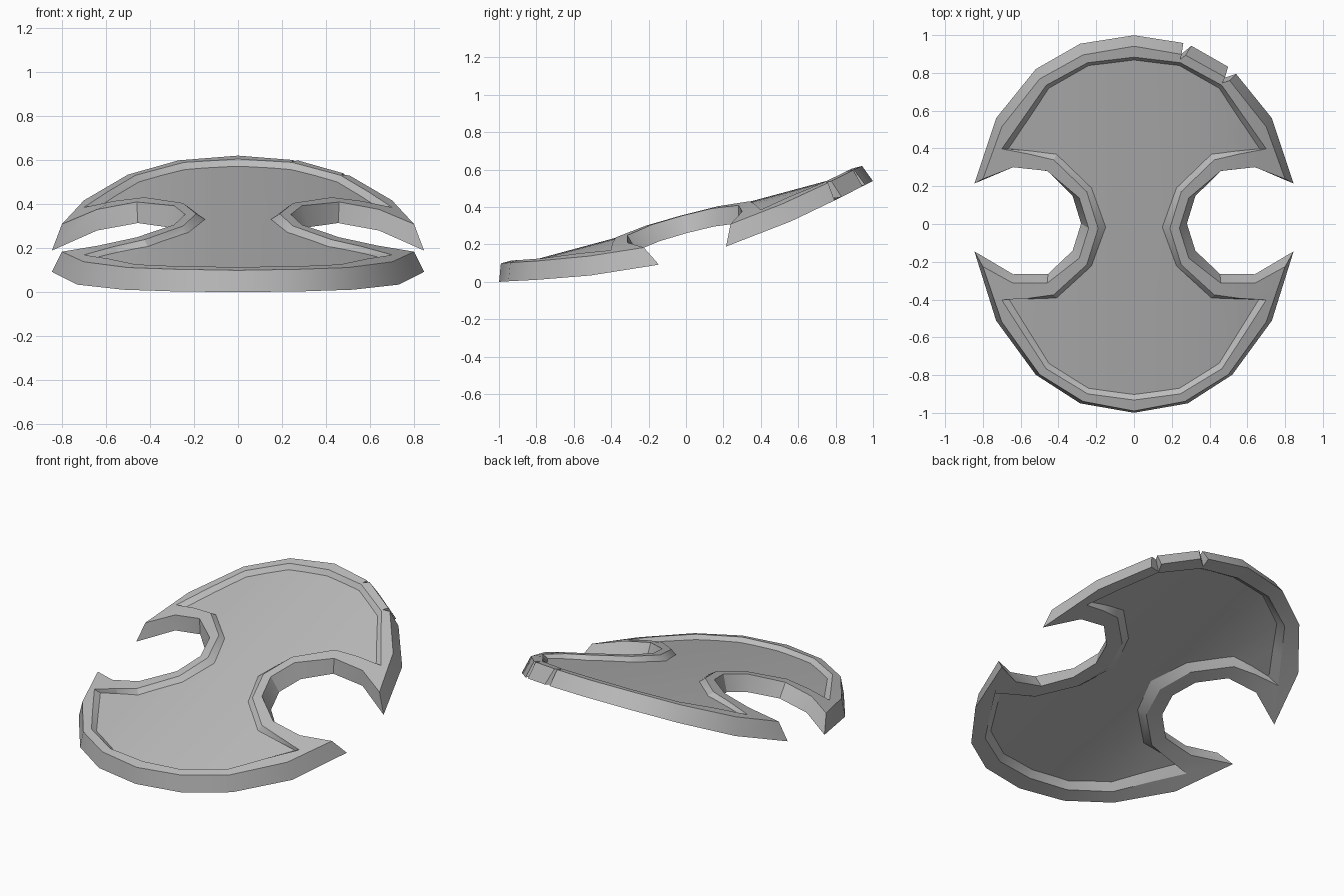
import bpy, bmesh, math
from mathutils import Vector

cube = bpy.data.objects.get("Cube")
if cube:
    bpy.data.objects.remove(cube)

# Material
stone = bpy.data.materials.new("plain grey")
stone.use_nodes = True
grey = (0.5, 0.5, 0.5, 1)
stone.diffuse_color = grey
stone.node_tree.nodes["Principled BSDF"].inputs["Base Color"].default_value = grey

# Quarter outlines, from the back centre round the horn to the waist
FOOT = [(0, 1.035), (.285, .986), (.52, .838), (.73, .555), (.845, .186),
        (.64, .294), (.455, .282), (.325, .15), (.28, 0)]
BROW = [(0, 1), (.27, .95), (.5, .81), (.7, .535), (.8, .24),
        (.64, .318), (.46, .308), (.29, .165), (.24, 0)]
RIM = [(0, .94), (.245, .908), (.465, .777), (.59, .585), (.7, .414),
       (.56, .396), (.425, .37), (.25, .2), (.19, 0)]
PLATE = [(0, .917), (.24, .885), (.45, .755), (.56, .578), (.665, .41),
         (.54, .405), (.41, .394), (.225, .214), (.15, 0)]
UNDER = [(p[0] + (p[0] - r[0]) * .5, p[1] + (p[1] - r[1]) * .5) for p, r in zip(PLATE, RIM)]
LAYERS = [(PLATE, .325), (RIM, .353), (BROW, .353), (FOOT, .26), (RIM, .26), (UNDER, .295)]


def full_loop(quarter):
    half = quarter + [(x, -y) for x, y in reversed(quarter[:-1])]
    return half + [(-x, y) for x, y in reversed(half[1:-1])]


def make_object(name, bm):
    bmesh.ops.recalc_face_normals(bm, faces=bm.faces)
    mesh = bpy.data.meshes.new(name)
    bm.to_mesh(mesh)
    bm.free()
    obj = bpy.data.objects.new(name, mesh)
    bpy.context.collection.objects.link(obj)
    mesh.materials.append(stone)
    return obj


# Body: rings bridged from the upper plate, over the rim, to the lower plate
bm = bmesh.new()
rings = [[bm.verts.new((x, y, z)) for x, y in full_loop(q)] for q, z in LAYERS]
for a, b in zip(rings, rings[1:]):
    for i in range(len(a)):
        j = (i + 1) % len(a)
        bm.faces.new((a[i], a[j], b[j], b[i]))
plates = [bm.faces.new(rings[0]), bm.faces.new(rings[-1])]

# Slice the plates lengthwise so that they can curve
for k in range(-6, 6):
    geom = set(plates)
    for f in plates:
        geom.update(f.edges, f.verts)
    cut = bmesh.ops.bisect_plane(bm, geom=list(geom), plane_co=(k * .1 + .05, 0, 0),
                                 plane_no=(1, 0, 0))
    plates = [g for g in cut["geom"] if isinstance(g, bmesh.types.BMFace)]

# Bow the sides downward
for v in bm.verts:
    v.co.z -= .2 * abs(v.co.x) ** 2.39
shield = make_object("shield", bm)

# Two wedge-shaped chips in the back rim
CHIPS = [((.245, .925), (.03, .12), (.09, .075)), ((.467, .79), (.045, .09), (.09, .025))]
for apex, left, right in CHIPS:
    tip = Vector(apex)
    corners = [tip, tip + Vector(left) * 2, tip + Vector(right) * 2]
    bm = bmesh.new()
    base = bm.faces.new([bm.verts.new((c.x, c.y, 0)) for c in corners])
    side = bmesh.ops.extrude_face_region(bm, geom=[base])["geom"]
    bmesh.ops.translate(bm, vec=(0, 0, .6),
                        verts=[g for g in side if isinstance(g, bmesh.types.BMVert)])
    cutter = make_object("chip_cutter", bm)
    cutter.hide_render = True
    mod = shield.modifiers.new("chip", 'BOOLEAN')
    mod.operation = 'DIFFERENCE'
    mod.solver = 'EXACT'
    mod.object = cutter
    bpy.context.view_layer.objects.active = shield
    bpy.ops.object.modifier_apply(modifier=mod.name)
    bpy.data.objects.remove(cutter)

# Lean the shield back and smooth the shallow edges
tilt = math.radians(15.1)
shield.rotation_euler.x = tilt
shield.location = (0, .07 * math.cos(tilt), .07 * math.sin(tilt))
bpy.ops.object.select_all(action='DESELECT')
shield.select_set(True)
bpy.context.view_layer.objects.active = shield
bpy.ops.object.shade_smooth_by_angle(angle=math.radians(30))
